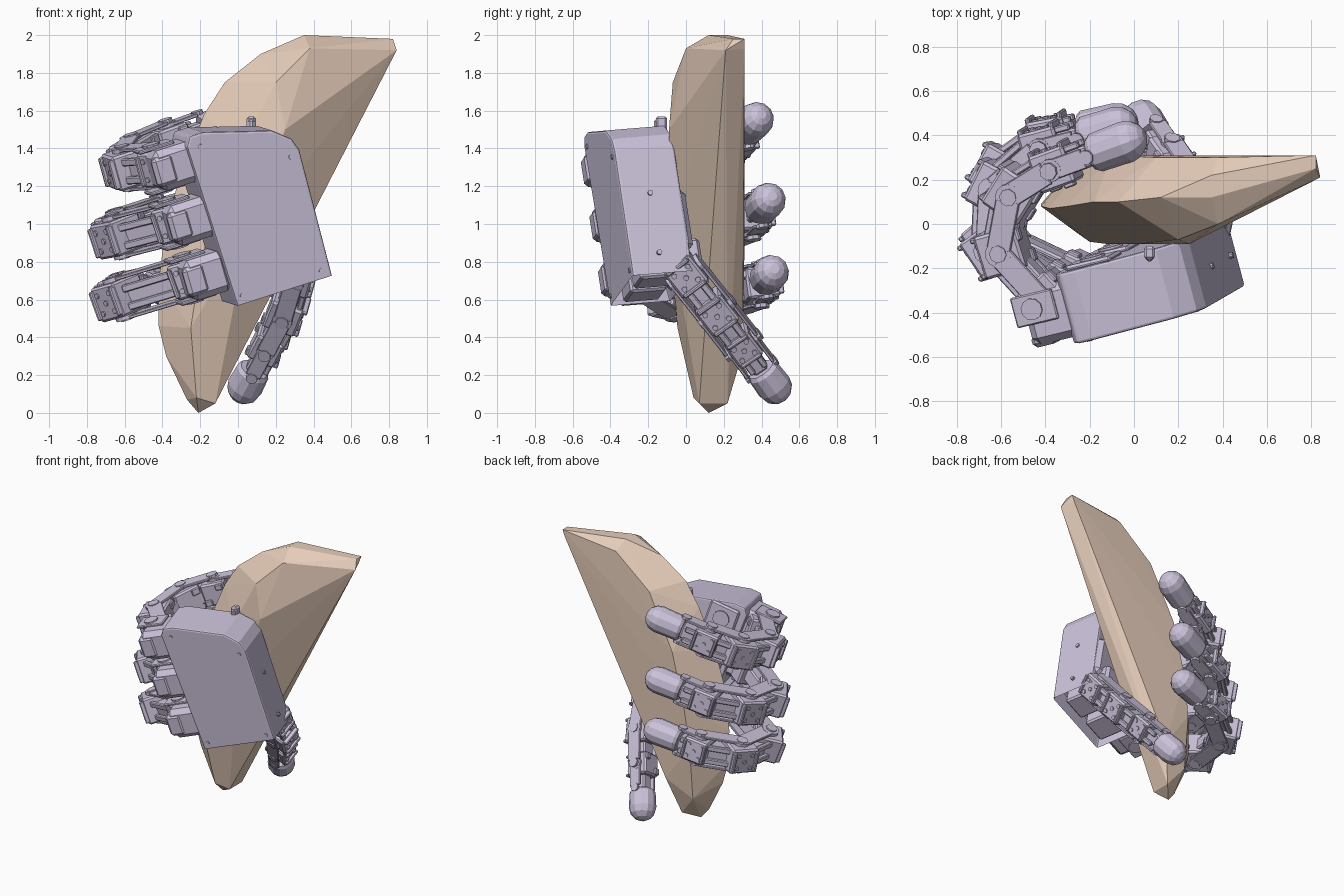
import bpy, bmesh
from math import pi, sin, cos
from mathutils import Matrix, Vector as V

if "Cube" in bpy.data.objects:
    bpy.data.objects.remove(bpy.data.objects["Cube"])


def material(name, rgb):
    m = bpy.data.materials.new(name)
    m.diffuse_color = (*rgb, 1)
    m.use_nodes = True
    m.node_tree.nodes["Principled BSDF"].inputs["Base Color"].default_value = m.diffuse_color
    return m


LILAC = material("lilac_plastic", (0.60, 0.54, 0.70))
TAN = material("tan_clay", (0.79, 0.61, 0.49))


def frame(o, d, side):
    """x along d, z near side, origin o."""
    x = V(d).normalized()
    y = V(side).cross(x).normalized()
    z = x.cross(y)
    m = Matrix((x, y, z)).transposed().to_4x4()
    m.translation = V(o)
    return m


def box(bm, m, c, size, bevel=0.012):
    mat = m @ Matrix.Translation(c) @ Matrix.Diagonal((*size, 1))
    vs = bmesh.ops.create_cube(bm, size=1, matrix=mat)['verts']
    if bevel:
        es = list({e for v in vs for e in v.link_edges})
        bmesh.ops.bevel(bm, geom=es, offset=bevel, segments=1, affect='EDGES')


def disc(bm, m, c, axis, r, depth, n=10):
    rot = {'X': Matrix.Rotation(pi / 2, 4, 'Y'), 'Y': Matrix.Rotation(pi / 2, 4, 'X'),
           'Z': Matrix.Identity(4)}[axis]
    bmesh.ops.create_cone(bm, cap_ends=True, segments=n, radius1=r, radius2=r, depth=depth,
                          matrix=m @ Matrix.Translation(c) @ rot)


def finish(bm, name, mat):
    bmesh.ops.recalc_face_normals(bm, faces=bm.faces)
    me = bpy.data.meshes.new(name)
    bm.to_mesh(me)
    bm.free()
    me.materials.append(mat)
    ob = bpy.data.objects.new(name, me)
    bpy.context.collection.objects.link(ob)
    return ob


# Held wedge: hull of a rim outline, a front layer and a back layer (x, y, z)
rim = [(-.21, .12, 0), (-.12, .07, .05), (-.12, .22, .05), (.84, .21, 1.92), (.82, .31, 1.98),
       (.82, .25, 1.98), (.35, .12, 2), (.35, .22, 2), (.12, .12, 1.9), (-.07, .1, 1.75),
       (-.18, .1, 1.58), (-.3, .08, 1.28), (-.38, .07, 1), (-.42, .08, .7), (-.42, .09, .46),
       (-.38, .1, .3), (-.27, .11, .07)]
front = [(.38, .0, 1.93), (.2, -.07, 1.75), (.25, -.09, 1.5), (.02, -.09, 1.4), (-.12, -.09, 1.1),
         (-.2, -.08, .78), (-.25, -.045, .45), (-.22, .04, .08), (.05, -.08, .95)]
back = [(.8, .31, 1.93), (.38, .30, 1.93), (.1, .30, 1.7), (-.1, .31, 1.3), (-.2, .31, .9),
        (-.24, .30, .6), (-.24, .26, .2), (-.04, .3, .32)]
bm = bmesh.new()
for p in rim + front + back:
    bm.verts.new(p)
bmesh.ops.convex_hull(bm, input=bm.verts)
bmesh.ops.delete(bm, geom=[v for v in bm.verts if not v.link_faces], context='VERTS')
finish(bm, "held_wedge", TAN)

# Hand frame: x towards the wrist, y from outer shell to grip side, z across the fingers
H = frame((0, -.40, .56), (.928, .223, .297), (-.30, -.156, .94))
HZ = H.col[2].to_3d()
I = Matrix.Identity(4)

# Palm shell: extruded outline with a recessed lower end
outline = [(0, 0), (.54, 0), (.555, .70), (.53, .77), (.44, .845), (.30, .885),
           (.075, .95), (.0, .95), (-.03, .90)]
bm = bmesh.new()
base = bm.faces.new([bm.verts.new((a, 0, b)) for a, b in outline])
ext = bmesh.ops.extrude_face_region(bm, geom=[base])['geom']
bmesh.ops.translate(bm, verts=[g for g in ext if isinstance(g, bmesh.types.BMVert)], vec=(0, .33, 0))
bmesh.ops.recalc_face_normals(bm, faces=bm.faces)
low = [f for f in bm.faces if f.normal.z < -.95]
bmesh.ops.inset_region(bm, faces=low, thickness=.03)
bmesh.ops.translate(bm, verts=list({v for f in low for v in f.verts}), vec=(0, 0, .12))
bm.transform(H)
palm = finish(bm, "palm_shell", LILAC)
bev = palm.modifiers.new("edge", 'BEVEL')
bev.width, bev.segments, bev.limit_method, bev.angle_limit = .012, 2, 'ANGLE', .7

# Palm fittings: screws, motors in the open end, grip ribs, cable plug
bm = bmesh.new()
for a, b in [(.04, .05), (.49, .05), (.04, .88), (.50, .68)]:
    disc(bm, H, (a, 0, b), 'Y', .014, .012)
for b in (.12, .45):
    disc(bm, H, (.55, .16, b), 'X', .014, .02)
for a in (.14, .38):
    box(bm, H, (a, .16, .09), (.19, .2, .17))
for b in (.2, .505, .81):
    box(bm, H, (.13, .335, b), (.22, .03, .2))
    disc(bm, H, (.13, .35, b), 'Y', .06, .02, 12)
box(bm, H, (.44, .31, .3), (.2, .1, .34), .03)
box(bm, I, (.07, -.13, 1.5), (.05, .06, .14))
box(bm, I, (.07, -.15, 1.53), (.035, .04, .05))
finish(bm, "palm_fittings", LILAC)


def motor(bm, m, s=.2):
    """Servo block with hub discs, five bosses and end lugs."""
    box(bm, m, (0, 0, 0), (s, s, s * .95))
    disc(bm, m, (0, 0, 0), 'Z', s * .3, s * 1.17, 12)
    for u, v in [(0, 0), (1, 1), (1, -1), (-1, 1), (-1, -1)]:
        disc(bm, m, (u * s * .25, s * .5, v * s * .25), 'Y', .015, .016, 8)
    for e in (-1, 1):
        box(bm, m, (e * s * .42, s * .5, 0), (s * .12, .04, s * .8), .006)
        box(bm, m, (e * s * .3, -s * .5, e * s * .3), (s * .3, .03, s * .25), .006)


def bracket(bm, m, length, s=.2):
    """Forked bracket joining two servo blocks."""
    for e in (-1, 1):
        box(bm, m, (length / 2, 0, e * s * .54), (length * .85, s * .55, .018), .004)
        disc(bm, m, (length, 0, e * s * .57), 'Z', s * .2, .02, 8)
        box(bm, m, (length / 2, s * .38, e * s * .25), (length * .7, .03, s * .2), .006)
    box(bm, m, (length / 2, 0, 0), (length, s * .6, s * .55), .01)


def fingertip(bm, m, length, r=.095, n=12):
    """Rounded pad: stacked rings ending in a dome at x = length."""
    prof = [(0, r * .8), (.02, r * .95), (length - r, r)]
    prof += [(length - r + r * sin(t), r * cos(t)) for t in (.5, .95, 1.3)]
    rings = [[bm.verts.new(m @ V((x, q * cos(k * 2 * pi / n), q * sin(k * 2 * pi / n))))
              for k in range(n)] for x, q in prof]
    for r0, r1 in zip(rings, rings[1:]):
        for k in range(n):
            bm.faces.new((r0[k], r0[k - 1], r1[k - 1], r1[k]))
    bm.faces.new(rings[0])
    bm.faces.new(rings[-1][::-1])


def digit(name, pts, side, s=.2, tip=.27):
    bm = bmesh.new()
    n = len(pts)
    for i in range(n - 1):
        d = pts[i + 1] - pts[i]
        t = d if i == 0 or i == n - 2 else pts[i + 1] - pts[i - 1]
        motor(bm, frame(pts[i], t, side), s if i < n - 2 else s * .88)
        m = frame(pts[i], d, side)
        if i < n - 2:
            bracket(bm, m, d.length, s)
        else:
            bracket(bm, m, d.length - tip, s * .85)
            fingertip(bm, m @ Matrix.Translation((d.length - tip, 0, 0)), tip)
    finish(bm, name, LILAC)


# Fingers: centre line in the curl plane (x, y), with z running from z0 to z1
fingers = {
    "upper_finger": (.81, .84, [(-.12, .22), (-.26, .48), (-.14, .72), (.08, .79), (.53, .84)]),
    "middle_finger": (.505, .43, [(-.13, .22), (-.41, .47), (-.33, .73), (-.07, .86), (.38, .87)]),
    "lower_finger": (.2, .06, [(-.13, .22), (-.49, .49), (-.40, .77), (-.14, .87), (.27, .85)]),
}
for name, (z0, z1, path) in fingers.items():
    pts = [H @ V((a, c, z0 + (z1 - z0) * i / 4)) for i, (a, c) in enumerate(path)]
    digit(name, pts, HZ)
    bm = bmesh.new()
    box(bm, H, (-.10, .16, z0), (.24, .26, .22), .035)
    box(bm, H, (-.17, .05, z0), (.12, .06, .16), .02)
    for e in (-1, 1):
        box(bm, H, (-.16, .2, z0 + e * .115), (.2, .14, .02), .006)
        disc(bm, H, (-.17, .2, z0 + e * .12), 'Z', .05, .03)
    finish(bm, name + "_knuckle", LILAC)

# Thumb, wrapping under the wedge from the lower end of the palm
thumb = [V(p) for p in [(.31, .0, .74), (.25, .16, .54), (.155, .30, .36), (.0, .52, .07)]]
digit("thumb", thumb, V((thumb[3] - thumb[0])).cross(V((.9, .1, -.4))), .18, .22)
bm = bmesh.new()
box(bm, H, (.36, .33, .1), (.24, .16, .22), .02)
finish(bm, "thumb_mount", LILAC)
